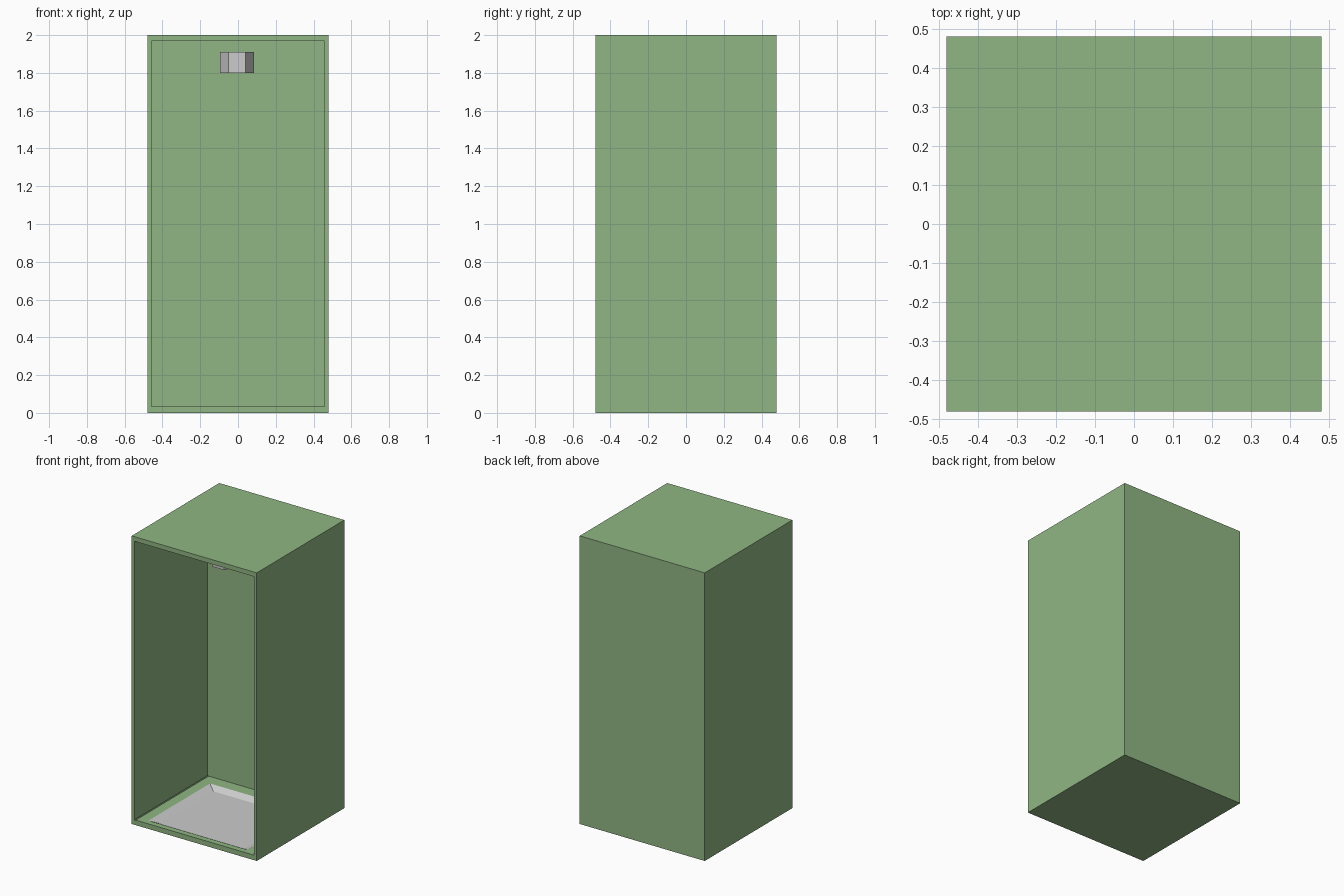
import bpy, bmesh
from math import pi
from mathutils import Matrix, Vector

if "Cube" in bpy.data.objects:
    bpy.data.objects.remove(bpy.data.objects["Cube"])


def finish(bm, name, mat=None):
    mesh = bpy.data.meshes.new(name)
    bm.to_mesh(mesh)
    bm.free()
    if mat:
        mesh.materials.append(mat)
    obj = bpy.data.objects.new(name, mesh)
    bpy.context.collection.objects.link(obj)
    return obj


def floor_loop(bm, x, y0, y1, z):
    # counter-clockwise rectangle seen from above
    return [bm.verts.new(p) for p in
            ((-x, y0, z), (x, y0, z), (x, y1, z), (-x, y1, z))]


def bridge(bm, outer, inner):
    for i in range(4):
        j = (i + 1) % 4
        bm.faces.new((outer[i], outer[j], inner[j], inner[i]))


green = bpy.data.materials.new("green_plastic")
green.diffuse_color = (0.28, 0.47, 0.23, 1)
green.use_nodes = True
green.node_tree.nodes["Principled BSDF"].inputs["Base Color"].default_value = green.diffuse_color

W, H = 0.48, 2.0                      # half width, height
FLOOR, BACK = 0.035, 0.32             # cabin floor height, inner back wall
TX, TY0, TY1 = 0.38, -0.44, 0.235     # tray rim

# Cabin shell: block with a deep pocket pushed in from the front
bm = bmesh.new()
bmesh.ops.create_cube(bm, size=1, matrix=Matrix.Translation((0, 0, H / 2))
                      @ Matrix.Diagonal((2 * W, 2 * W, H, 1)))
front = min(bm.faces, key=lambda f: f.calc_center_median().y)
bmesh.ops.inset_region(bm, faces=[front], thickness=0.03)
for v in front.verts:
    v.co.z = FLOOR if v.co.z < 1 else H - 0.032
pocket = bmesh.ops.extrude_face_region(bm, geom=[front])["geom"]
bmesh.ops.translate(bm, vec=Vector((0, BACK + W, 0)),
                    verts=[g for g in pocket if isinstance(g, bmesh.types.BMVert)])
if front.is_valid:
    bmesh.ops.delete(bm, geom=[front], context='FACES_ONLY')

# Cabin floor is opened so the tray can sink into it
floor = [f for f in bm.faces if all(abs(v.co.z - FLOOR) < 1e-4 for v in f.verts)]
bmesh.ops.delete(bm, geom=floor, context='FACES_ONLY')
bridge(bm, floor_loop(bm, W - 0.03, -W, BACK, FLOOR),
       floor_loop(bm, TX, TY0, TY1, FLOOR))
bmesh.ops.remove_doubles(bm, verts=bm.verts, dist=1e-4)
bmesh.ops.recalc_face_normals(bm, faces=bm.faces)
finish(bm, "cabin_shell", green)

# Sunken tray with sloped rim
bm = bmesh.new()
rim = floor_loop(bm, TX, TY0, TY1, FLOOR)
base = floor_loop(bm, TX - 0.055, TY0 + 0.05, TY1 - 0.04, 0.01)
bridge(bm, rim, base)
bm.faces.new(base)
finish(bm, "floor_tray")


def prism(name, radius, depth, sides, matrix):
    bm = bmesh.new()
    bmesh.ops.create_cone(bm, cap_ends=True, segments=sides, radius1=radius,
                          radius2=radius, depth=depth, matrix=matrix)
    return finish(bm, name)


def axis_x_vertex(sides):
    # first vertex lies on the x axis
    bm = bmesh.new()
    v = bmesh.ops.create_circle(bm, segments=sides, radius=1)["verts"][0].co
    angle = -Vector((1, 0)).angle_signed(v.xy)
    bm.free()
    return Matrix.Rotation(-angle, 4, 'Z')


# Six-sided shower head and the thin arm behind it
prism("shower_head", 0.09, 0.11, 6,
      Matrix.Translation((-0.005, -0.135, 1.855)) @ axis_x_vertex(6))
prism("shower_arm", 0.015, 0.4, 6,
      Matrix.Translation((-0.005, 0.12, 1.86)) @ Matrix.Rotation(pi / 2, 4, 'X'))
